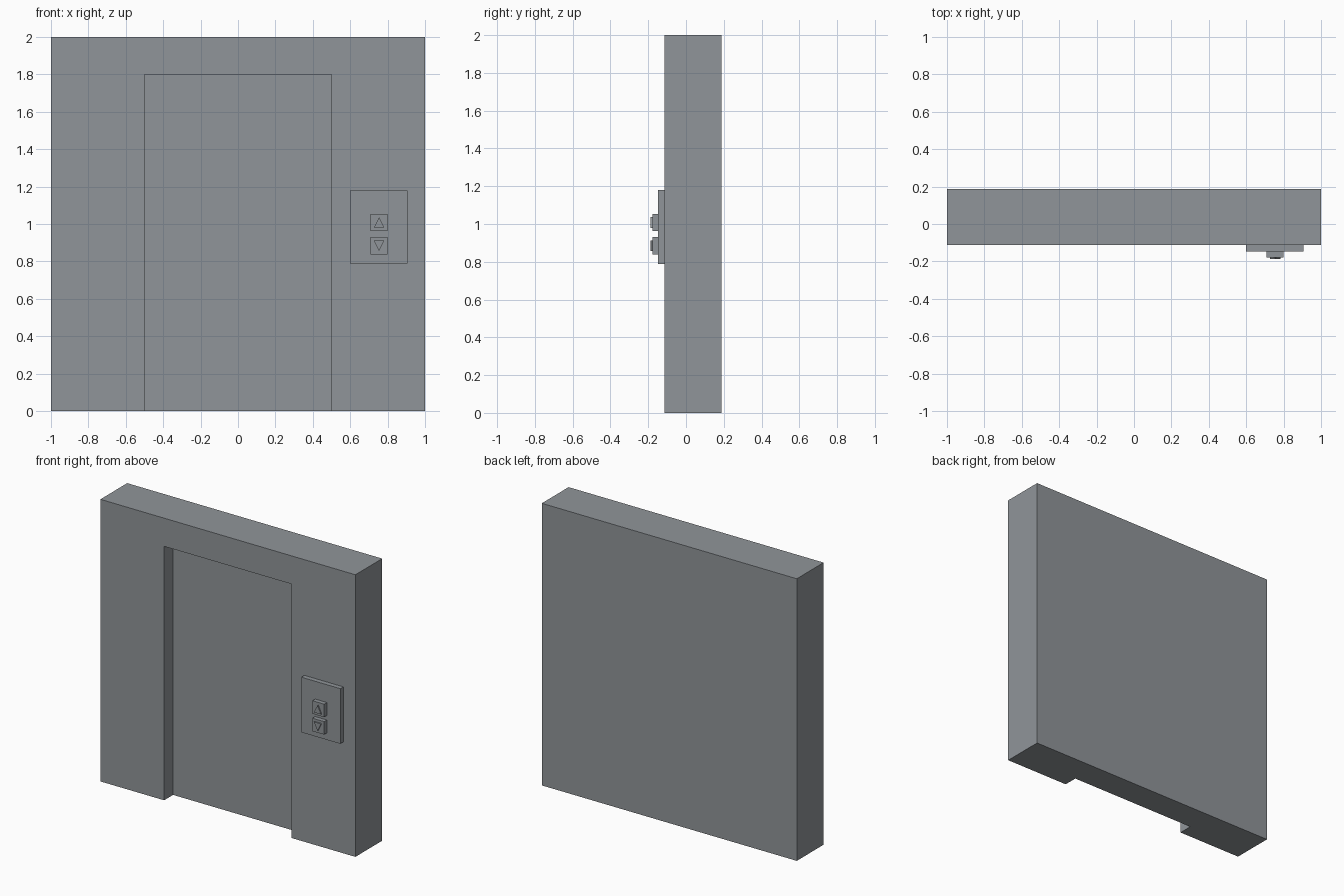
import bpy, bmesh

if "Cube" in bpy.data.objects:
    bpy.data.objects.remove(bpy.data.objects["Cube"])

grey = bpy.data.materials.new("steel_grey")
grey.diffuse_color = (0.28, 0.30, 0.32, 1)
grey.use_nodes = True
grey.node_tree.nodes["Principled BSDF"].inputs["Base Color"].default_value = grey.diffuse_color

WALL_FRONT, WALL_BACK = -0.113, 0.187
DOOR_FACE = -0.013


def prism(name, outline, y0, y1):
    """Extrude an (x, z) outline along y from y0 (front) to y1 (back)."""
    bm = bmesh.new()
    face = bm.faces.new([bm.verts.new((x, y0, z)) for x, z in outline])
    ext = bmesh.ops.extrude_face_region(bm, geom=[face], use_keep_orig=True)
    verts = [g for g in ext["geom"] if isinstance(g, bmesh.types.BMVert)]
    bmesh.ops.translate(bm, verts=verts, vec=(0, y1 - y0, 0))
    bmesh.ops.recalc_face_normals(bm, faces=bm.faces)
    mesh = bpy.data.meshes.new(name)
    bm.to_mesh(mesh)
    bm.free()
    mesh.materials.append(grey)
    obj = bpy.data.objects.new(name, mesh)
    bpy.context.collection.objects.link(obj)
    return obj


def rect(x0, x1, z0, z1):
    return [(x0, z0), (x1, z0), (x1, z1), (x0, z1)]


# Wall with the recessed doorway cut into its front
wall = prism("wall", rect(-1, 1, 0, 2), WALL_FRONT, WALL_BACK)
cutter = prism("doorway_cutter", rect(-0.5, 0.5, -0.2, 1.8), -0.4, DOOR_FACE)
cutter.hide_render = True
cutter.hide_viewport = True
cut = wall.modifiers.new("doorway", "BOOLEAN")
cut.operation = "DIFFERENCE"
cut.solver = "EXACT"
cut.object = cutter

# Call panel
prism("call_panel", rect(0.60, 0.905, 0.789, 1.18), -0.147, WALL_FRONT)

# Up and down buttons, each with a raised arrow
CX = 0.754
for name, cz, up in (("up", 1.008, 1), ("down", 0.884, -1)):
    prism(name + "_button", rect(CX - 0.046, CX + 0.046, cz - 0.046, cz + 0.046),
          -0.178, -0.147)
    arrow = [(CX - 0.028, cz - 0.028 * up), (CX + 0.028, cz - 0.028 * up),
             (CX, cz + 0.028 * up)]
    prism(name + "_arrow", arrow, -0.187, -0.178)
